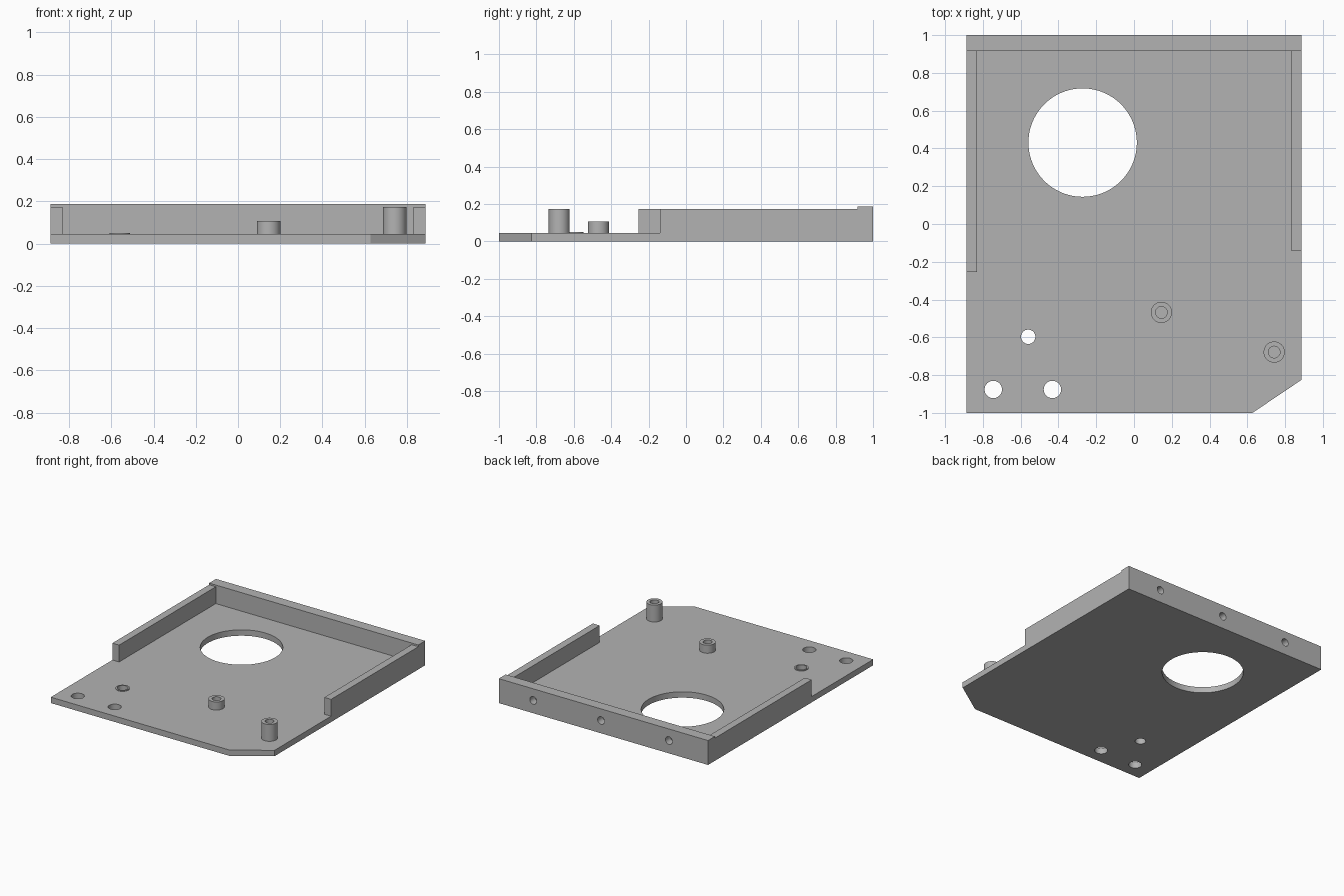
import bpy
import bmesh
import math
from mathutils import Matrix, Vector

if "Cube" in bpy.data.objects:
    bpy.data.objects.remove(bpy.data.objects["Cube"], do_unlink=True)

grey = bpy.data.materials.new("plain grey")
grey.use_nodes = True
grey.diffuse_color = (0.45, 0.45, 0.45, 1)
grey.node_tree.nodes["Principled BSDF"].inputs["Base Color"].default_value = (0.45, 0.45, 0.45, 1)

HALF_W, HALF_L = 0.887, 1.0
FLOOR = 0.045          # plate thickness
SIDE_TOP, BACK_TOP = 0.174, 0.187
WALL, BACK_Y = 0.057, 0.917


def make_object(name, bm):
    bmesh.ops.recalc_face_normals(bm, faces=bm.faces)
    mesh = bpy.data.meshes.new(name)
    bm.to_mesh(mesh)
    bm.free()
    mesh.materials.append(grey)
    obj = bpy.data.objects.new(name, mesh)
    bpy.context.collection.objects.link(obj)
    return obj


def prism(name, outline, z0, z1):
    """Extrude a flat outline from z0 to z1."""
    bm = bmesh.new()
    face = bm.faces.new([bm.verts.new((x, y, z0)) for x, y in outline])
    top = bmesh.ops.extrude_face_region(bm, geom=[face])["geom"]
    verts = [v for v in top if isinstance(v, bmesh.types.BMVert)]
    bmesh.ops.translate(bm, vec=(0, 0, z1 - z0), verts=verts)
    return make_object(name, bm)


def box(name, x0, x1, y0, y1, z0, z1):
    return prism(name, [(x0, y0), (x1, y0), (x1, y1), (x0, y1)], z0, z1)


def shade(obj):
    bpy.ops.object.select_all(action='DESELECT')
    obj.select_set(True)
    bpy.context.view_layer.objects.active = obj
    bpy.ops.object.shade_smooth_by_angle(angle=math.radians(30))


def drill(obj, centre, radius, depth, axis='Z', sides=48):
    """Cut a round hole through or into an object."""
    turn = Matrix.Rotation(math.pi / 2, 4, 'X') if axis == 'Y' else Matrix()
    bm = bmesh.new()
    bmesh.ops.create_cone(bm, cap_ends=True, segments=sides, radius1=radius,
                          radius2=radius, depth=depth,
                          matrix=Matrix.Translation(Vector(centre)) @ turn)
    cutter = make_object("hole_cutter", bm)
    cutter.hide_render = True
    mod = obj.modifiers.new("hole", 'BOOLEAN')
    mod.operation, mod.solver, mod.object = 'DIFFERENCE', 'EXACT', cutter
    bpy.context.view_layer.objects.active = obj
    bpy.ops.object.modifier_apply(modifier=mod.name)
    bpy.data.objects.remove(cutter, do_unlink=True)


def tube(name, x, y, outer, inner, z1, sides=48):
    """Hollow standing ring on the plate."""
    bm = bmesh.new()
    rings = []
    for r, z in [(outer, FLOOR), (outer, z1), (inner, z1), (inner, FLOOR)]:
        rings.append([bm.verts.new((x + r * math.cos(a), y + r * math.sin(a), z))
                      for a in (2 * math.pi * i / sides for i in range(sides))])
    for a, b in zip(rings, rings[1:] + rings[:1]):
        for i in range(sides):
            j = (i + 1) % sides
            bm.faces.new((a[i], a[j], b[j], b[i]))
    shade(make_object(name, bm))


# Base plate with one clipped front corner
plate = prism("base_plate", [(-HALF_W, -HALF_L), (0.627, -HALF_L), (HALF_W, -0.825),
                             (HALF_W, HALF_L), (-HALF_W, HALF_L)], 0, FLOOR)
for x, y, r, n in [(-0.272, 0.431, 0.287, 96), (-0.56, -0.597, 0.038, 48),
                   (-0.745, -0.876, 0.046, 48), (-0.432, -0.876, 0.046, 48)]:
    drill(plate, (x, y, FLOOR / 2), r, 0.2, sides=n)
shade(plate)

# Back wall with three blind screw holes in its rear face
back = box("back_wall", -HALF_W, HALF_W, BACK_Y, HALF_L, FLOOR, BACK_TOP)
for i in (-1, 0, 1):
    drill(back, (0.02 + i * 0.575, HALF_L, 0.098), 0.029, 0.12, axis='Y')
shade(back)

# Side walls of unequal length
box("right_wall", -HALF_W, -HALF_W + WALL, -0.254, BACK_Y, FLOOR, SIDE_TOP)
box("left_wall", HALF_W - WALL, HALF_W, -0.14, BACK_Y, FLOOR, SIDE_TOP)

# Hollow posts and the thin rim around the small hole
tube("short_post", 0.145, -0.468, 0.056, 0.031, 0.107)
tube("tall_post", 0.742, -0.678, 0.056, 0.031, SIDE_TOP)
tube("hole_rim", -0.56, -0.597, 0.049, 0.038, 0.051)
